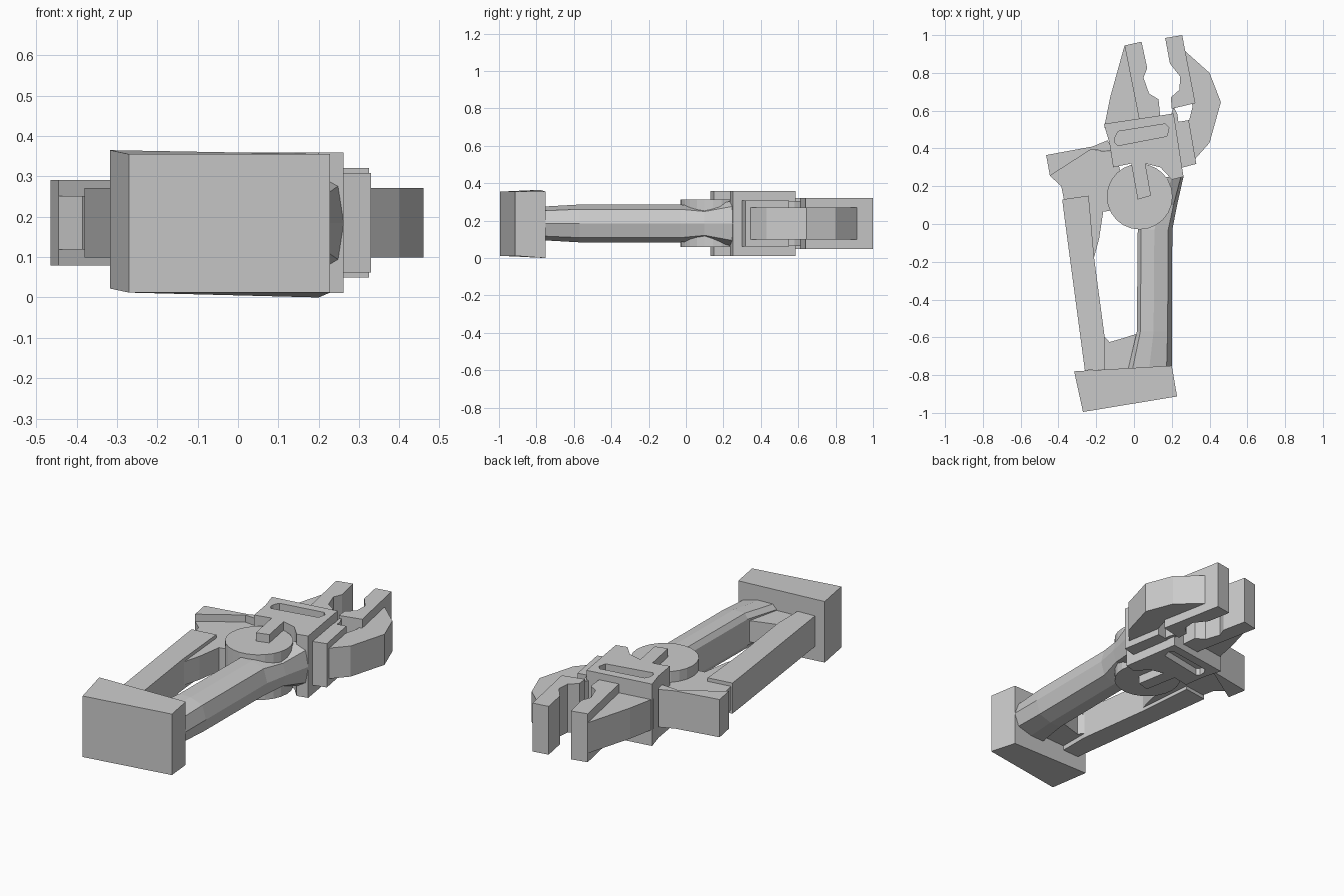
import bpy
import bmesh
import math

default_cube = bpy.data.objects.get("Cube")
if default_cube:
    bpy.data.objects.remove(default_cube, do_unlink=True)

# One plain grey for the whole model
grey = bpy.data.materials.new("plain grey")
grey.use_nodes = True
grey.diffuse_color = (0.6, 0.6, 0.6, 1)
for node in grey.node_tree.nodes:
    if node.type == "BSDF_PRINCIPLED":
        node.inputs["Base Color"].default_value = (0.6, 0.6, 0.6, 1)
        node.inputs["Roughness"].default_value = 0.7

MIDDLE = 0.185  # height of the horizontal symmetry plane


def loft(name, rings):
    """Skin a closed solid through rings that have equal point counts."""
    bm = bmesh.new()
    loops = [[bm.verts.new(point) for point in ring] for ring in rings]
    count = len(loops[0])
    for lower, upper in zip(loops, loops[1:]):
        for i in range(count):
            j = (i + 1) % count
            bm.faces.new((lower[i], lower[j], upper[j], upper[i]))
    bm.faces.new(loops[0][::-1])
    bm.faces.new(loops[-1])
    bmesh.ops.recalc_face_normals(bm, faces=bm.faces)
    mesh = bpy.data.meshes.new(name)
    bm.to_mesh(mesh)
    bm.free()
    mesh.materials.append(grey)
    part = bpy.data.objects.new(name, mesh)
    bpy.context.collection.objects.link(part)
    return part


def plate(name, outline, half_height, middle=MIDDLE):
    """Extrude a plan outline equally above and below a middle height."""
    heights = (middle - half_height, middle + half_height)
    return loft(name, [[(x, y, z) for x, y in outline] for z in heights])


def cut(part, cutter):
    """Subtract the cutter from the part, then discard the cutter."""
    cutter.hide_render = True
    modifier = part.modifiers.new("cut", "BOOLEAN")
    modifier.operation = "DIFFERENCE"
    modifier.solver = "EXACT"
    modifier.object = cutter
    bpy.context.view_layer.update()
    graph = bpy.context.evaluated_depsgraph_get()
    result = bpy.data.meshes.new_from_object(part.evaluated_get(graph))
    part.modifiers.clear()
    part.data = result
    bpy.data.objects.remove(cutter, do_unlink=True)


# Slightly skewed block at the elbow end
loft("elbow_block", [
    [(-0.27, -0.995, 0.012), (0.228, -0.913, 0.012),
     (0.228, -0.913, 0.355), (-0.27, -0.995, 0.355)],
    [(-0.317, -0.78, 0.022), (0.2, -0.75, 0),
     (0.2, -0.75, 0.355), (-0.317, -0.78, 0.365)],
])

# Square-sided forearm bar with its web and foot
plate("left_forearm_bar", [
    (-0.38, 0.13), (-0.24, 0.15), (-0.21, -0.19), (-0.155, -0.6),
    (-0.155, -0.77), (-0.26, -0.775), (-0.37, 0.05)], 0.086)
plate("forearm_web", [
    (-0.445, 0.255), (-0.23, 0.393), (-0.1, 0.38), (-0.05, 0.2),
    (-0.13, 0.07), (-0.163, 0.065), (-0.185, -0.08), (-0.215, -0.19),
    (-0.3, -0.05), (-0.365, 0.1), (-0.385, 0.2)], 0.066)
plate("forearm_foot", [
    (-0.17, -0.58), (-0.13, -0.625), (-0.06, -0.605), (0.05, -0.57),
    (0.06, -0.77), (-0.17, -0.775)], 0.06)


# Faceted forearm bar flaring into the wrist
def bar_ring(y, left, right, half_height):
    width = right - left
    section = [(0, 0.72), (0.1, 1), (0.48, 1), (0.88, 0.75), (1, 0),
               (0.88, -0.75), (0.48, -1), (0.1, -1), (0, -0.72)]
    return [(left + width * u, y, MIDDLE + half_height * v) for u, v in section]


loft("right_forearm_bar", [
    bar_ring(-0.765, -0.03, 0.2, 0.09),
    bar_ring(-0.57, 0.015, 0.2, 0.101),
    bar_ring(-0.03, 0.02, 0.203, 0.101),
    bar_ring(0.1, 0.07, 0.228, 0.085),
    bar_ring(0.25, 0.15, 0.262, 0.122),
])

# Round wrist hub
plate("wrist_hub", [
    (0.03 + 0.174 * math.cos(math.tau * i / 24),
     0.145 + 0.174 * math.sin(math.tau * i / 24)) for i in range(24)], 0.127)

# Palm with a tongue over the hub and a slot on both broad faces
palm = plate("palm", [
    (-0.16, 0.53), (0.21, 0.585), (0.262, 0.25), (0.2, 0.235),
    (0.14, 0.3), (0.06, 0.32), (0.09, 0.15), (0.02, 0.13),
    (-0.015, 0.32), (-0.11, 0.3), (-0.13, 0.43)], 0.174)
for side in (-1, 1):
    slot = plate("slot_cutter", [
        (-0.1, 0.46), (-0.085, 0.49), (0.165, 0.53), (0.185, 0.51),
        (0.175, 0.465), (-0.085, 0.415), (-0.1, 0.43)],
        0.04, MIDDLE + side * 0.174)
    cut(palm, slot)

# Side fin
plate("side_fin", [
    (-0.465, 0.365), (-0.22, 0.41), (-0.14, 0.443), (-0.1, 0.385),
    (-0.23, 0.393), (-0.445, 0.255)], 0.106)

# Bracket carrying the curved jaw
plate("jaw_bracket", [
    (0.2, 0.535), (0.29, 0.55), (0.33, 0.318), (0.24, 0.295)], 0.123)

# Curved jaw: slim outer arm and thick gripping tip
plate("curved_jaw_arm", [
    (0.26, 0.925), (0.4, 0.8), (0.46, 0.645), (0.4, 0.43),
    (0.32, 0.34), (0.28, 0.5), (0.31, 0.62)], 0.086)
plate("curved_jaw_tip", [
    (0.165, 0.985), (0.255, 1), (0.325, 0.64), (0.2, 0.61),
    (0.195, 0.67), (0.24, 0.71), (0.245, 0.78), (0.19, 0.85)], 0.136)

# Straight jaw: thick gripping edge and slim outer web
plate("straight_jaw_edge", [
    (-0.05, 0.945), (0.04, 0.965), (0.07, 0.825), (0.05, 0.775),
    (0.08, 0.69), (0.13, 0.66), (0.14, 0.56), (0.03, 0.54)], 0.136)
plate("straight_jaw_web", [
    (-0.05, 0.945), (-0.125, 0.675), (-0.158, 0.51), (0.05, 0.54)], 0.086)

# Short neck joining the palm to the curved jaw
plate("jaw_neck", [(0.12, 0.55), (0.19, 0.56), (0.21, 0.62), (0.23, 0.58),
                   (0.24, 0.5)], 0.12)
